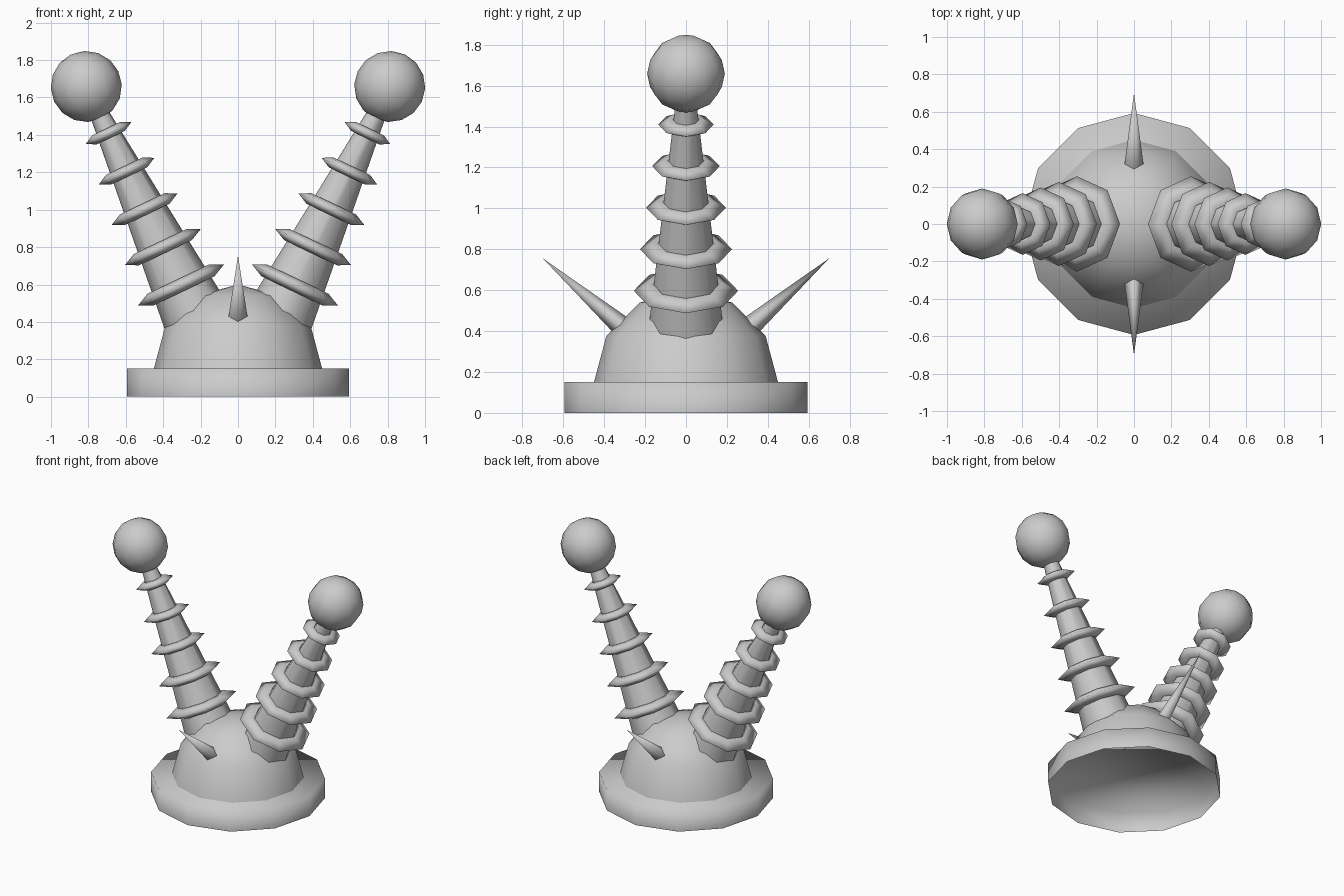
import bpy, bmesh
from math import sin, cos, pi, radians
from mathutils import Matrix, Vector

if "Cube" in bpy.data.objects:
    bpy.data.objects.remove(bpy.data.objects["Cube"])


def finish(name, bm, matrix):
    bmesh.ops.recalc_face_normals(bm, faces=bm.faces)
    for f in bm.faces:
        f.smooth = True
    mesh = bpy.data.meshes.new(name)
    bm.to_mesh(mesh)
    bm.free()
    obj = bpy.data.objects.new(name, mesh)
    obj.matrix_world = matrix
    bpy.context.collection.objects.link(obj)


def lathe(name, profile, n, matrix=Matrix(), top_cap=False):
    """Revolve (radius, height) points about z into an n-sided shell."""
    bm = bmesh.new()
    rows = [[bm.verts.new((r * cos(2 * pi * i / n), r * sin(2 * pi * i / n), z))
             for i in range(n)] for r, z in profile]
    if top_cap:
        bm.faces.new(rows[-1])
    for a, b in zip(rows, rows[1:]):
        for i in range(n):
            j = (i + 1) % n
            bm.faces.new((a[i], a[j], b[j], b[i]))
    bmesh.ops.remove_doubles(bm, verts=bm.verts, dist=1e-5)
    finish(name, bm, matrix)


def sphere(name, radius, rings, matrix, half=False):
    bm = bmesh.new()
    bmesh.ops.create_uvsphere(bm, u_segments=12, v_segments=rings, radius=radius)
    if half:
        low = [v for v in bm.verts if v.co.z < -1e-4]
        bmesh.ops.delete(bm, geom=low, context='VERTS')
    finish(name, bm, matrix)


# Round base, open underneath, and dome
lathe("base", [(0.593, 0.0), (0.593, 0.15)], 12, top_cap=True)
sphere("dome", 0.45, 6, Matrix.Translation((0, 0, 0.15)), half=True)

# Two tilted horns with sharp-edged rings and a ball on the end
TILT = radians(25.5)
for s, side in ((-1, "left"), (1, "right")):
    place = Matrix.Translation((s * 0.23, 0, 0.44)) @ Matrix.Rotation(s * TILT, 4, 'Y')
    lathe(f"{side}_horn", [(0.18, 0.0), (0.05, 1.2)], 8, place)
    for i in range(5):
        t = 0.174 + 0.225 * i
        outer, inner, h = 0.255 - 0.03 * i, 0.18 - 0.13 * t / 1.2, 0.035 - 0.002 * i
        lathe(f"{side}_horn_ring_{i + 1}",
              [(inner, h), (inner + 0.02, h), (outer, 0), (inner + 0.02, -h), (inner, -h)],
              8, place @ Matrix.Translation((0, 0, t)))
    sphere(f"{side}_ball", 0.19, 8, place @ Matrix.Translation((0, 0, 1.35)))

# Front and back spikes
for s, side in ((-1, "front"), (1, "back")):
    start, tip = Vector((0, s * 0.31, 0.42)), Vector((0, s * 0.70, 0.755))
    lean = Matrix.Rotation(-s * radians(49.3), 4, 'X')
    lathe(f"{side}_spike", [(0.052, 0.0), (0.0, (tip - start).length)], 4,
          Matrix.Translation(start) @ lean)
